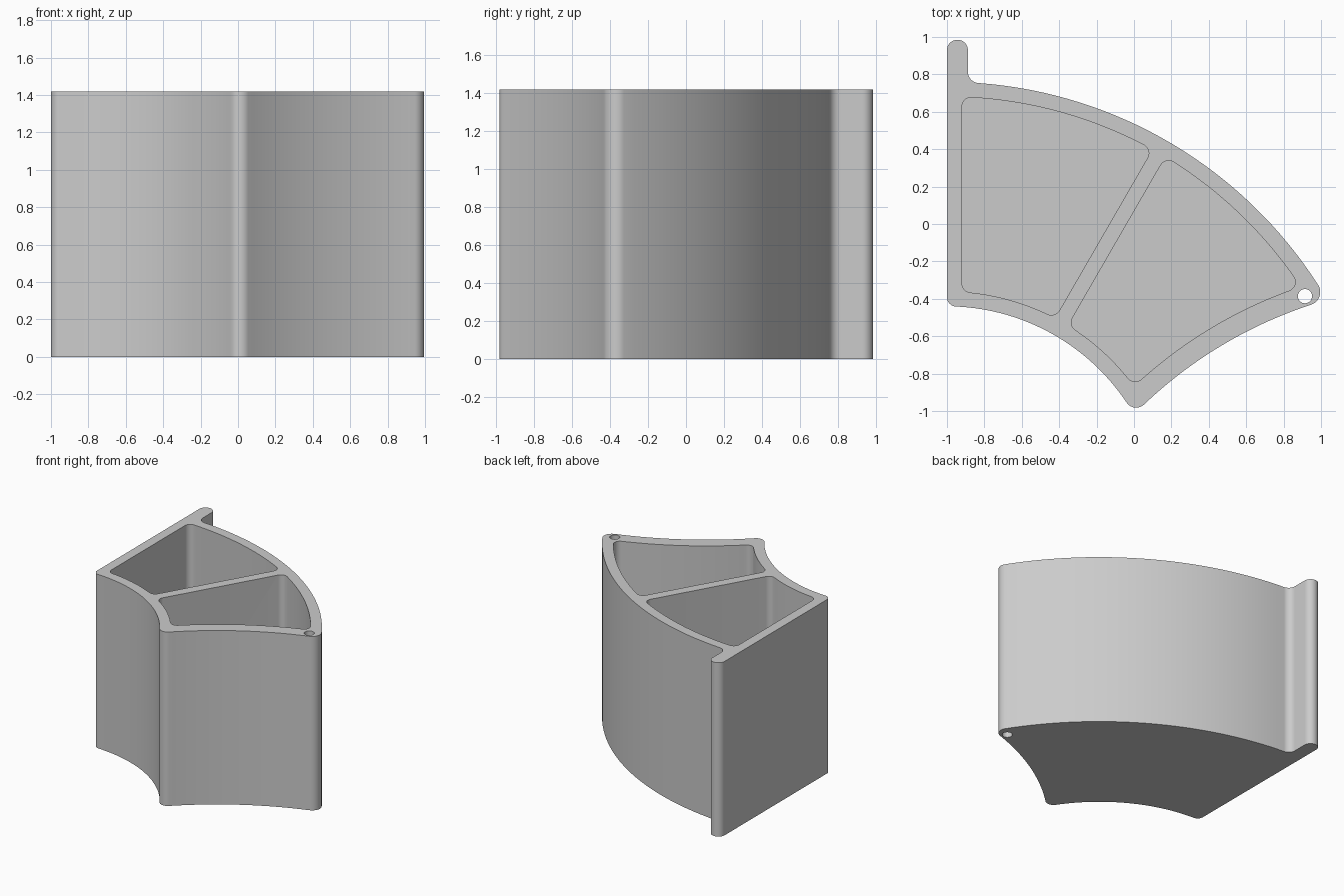
import bpy, bmesh, math
from mathutils import Vector

cube = bpy.data.objects.get("Cube")
if cube:
    bpy.data.objects.remove(cube)

HEIGHT, FLOOR = 1.42, 0.08
HUB = Vector((-1, -1.6))              # common centre of the curved walls
ALONG = Vector((0.5, math.sqrt(3) / 2))
ACROSS = Vector((ALONG.y, -ALONG.x))

grey = bpy.data.materials.new("light_grey")
grey.use_nodes = True
grey.diffuse_color = (0.6, 0.6, 0.6, 1)
grey.node_tree.nodes["Principled BSDF"].inputs["Base Color"].default_value = grey.diffuse_color


def side(p, q, radius):
    """Return a function of 0..1 along a line (radius 0) or arc, and its length."""
    chord = q - p
    if not radius:
        return (lambda t: p + chord * t), chord.length
    left = Vector((-chord.y, chord.x)).normalized()
    half = math.asin(chord.length / 2 / abs(radius))
    sign = math.copysign(1, radius)
    centre = (p + q) / 2 + left * sign * abs(radius) * math.cos(half)
    start = math.atan2(p.y - centre.y, p.x - centre.x)

    def at(t):
        a = start + sign * 2 * half * t
        return centre + abs(radius) * Vector((math.cos(a), math.sin(a)))
    return at, 2 * half * abs(radius)


def outline(corners):
    """Corners are (point, fillet radius, radius of the side that follows)."""
    n = len(corners)
    pts = [Vector(c[0]) for c in corners]
    sides = [side(pts[i], pts[(i + 1) % n], corners[i][2]) for i in range(n)]
    trims = []
    for i in range(n):
        (prev, _), (nxt, _) = sides[i - 1], sides[i]
        angle = (prev(0.97) - pts[i]).angle(nxt(0.03) - pts[i])
        trims.append(corners[i][1] / math.tan(angle / 2))
    loop = []
    for i in range(n):
        (prev, prev_len), (nxt, nxt_len) = sides[i - 1], sides[i]
        a, b = prev(1 - trims[i] / prev_len), nxt(trims[i] / nxt_len)
        w = math.sin((a - pts[i]).angle(b - pts[i]) / 2)
        # rounded corner
        for k in range(13):
            t = k / 12
            wa, wm, wb = (1 - t) ** 2, 2 * w * t * (1 - t), t * t
            loop.append((a * wa + pts[i] * wm + b * wb) / (wa + wm + wb))
        # curved side
        if corners[i][2]:
            t0, t1 = trims[i] / nxt_len, 1 - trims[(i + 1) % n] / nxt_len
            loop += [nxt(t0 + (t1 - t0) * k / 32) for k in range(1, 32)]
    return loop


def prism(name, loop, low, high):
    bm = bmesh.new()
    base = bm.faces.new([bm.verts.new((p.x, p.y, low)) for p in loop])
    top = bmesh.ops.extrude_face_region(bm, geom=[base])["geom"]
    bmesh.ops.translate(bm, vec=(0, 0, high - low),
                        verts=[v for v in top if isinstance(v, bmesh.types.BMVert)])
    bmesh.ops.remove_doubles(bm, verts=bm.verts, dist=0.0002)
    bmesh.ops.recalc_face_normals(bm, faces=bm.faces)
    mesh = bpy.data.meshes.new(name)
    bm.to_mesh(mesh)
    bm.free()
    mesh.materials.append(grey)
    obj = bpy.data.objects.new(name, mesh)
    bpy.context.collection.objects.link(obj)
    return obj


def on_divider(radius, offset):
    return HUB + ALONG * math.sqrt(radius ** 2 - offset ** 2) + ACROSS * offset


# Solid body with hooked tab at the back
body = prism("divided_bin", outline([
    ((-1, -0.44), 0.05, -1.16),
    ((0, -1.018), 0.06, -2.36),
    ((1.033, -0.405), 0.07, 2.36),
    ((-0.888, 0.757), 0.06, 0),
    ((-0.888, 0.985), 0.0555, 0),
    ((-1, 0.985), 0.0555, 0)]), 0, HEIGHT)

# Two pockets on either side of the divider
left_pocket = outline([
    ((-0.92, -0.363), 0.05, -1.24),
    (on_divider(1.24, -0.048), 0.05, 0),
    (on_divider(2.28, -0.048), 0.05, 2.28),
    ((-0.92, 0.679), 0.05, 0)])
right_pocket = outline([
    (on_divider(1.24, 0.032), 0.05, -1.24),
    ((0, -0.867), 0.05, -2.44),
    ((0.89, -0.335), 0.05, 2.28),
    (on_divider(2.28, 0.032), 0.05, 0)])

# Pin hole through the pointed corner
pin_hole = [Vector((0.914, -0.386)) + 0.038 * Vector((math.cos(a), math.sin(a)))
            for a in (math.tau * k / 32 for k in range(32))]

bpy.context.view_layer.objects.active = body
for name, loop, low in (("left_pocket", left_pocket, FLOOR),
                        ("right_pocket", right_pocket, FLOOR),
                        ("pin_hole", pin_hole, -0.1)):
    cutter = prism(name, loop, low, HEIGHT + 0.1)
    cutter.hide_render = True
    mod = body.modifiers.new(name, 'BOOLEAN')
    mod.operation, mod.solver, mod.object = 'DIFFERENCE', 'EXACT', cutter
    bpy.ops.object.modifier_apply(modifier=mod.name)
    bpy.data.objects.remove(cutter)

bpy.ops.object.select_all(action='DESELECT')
body.select_set(True)
bpy.ops.object.shade_smooth_by_angle(angle=math.radians(30))
